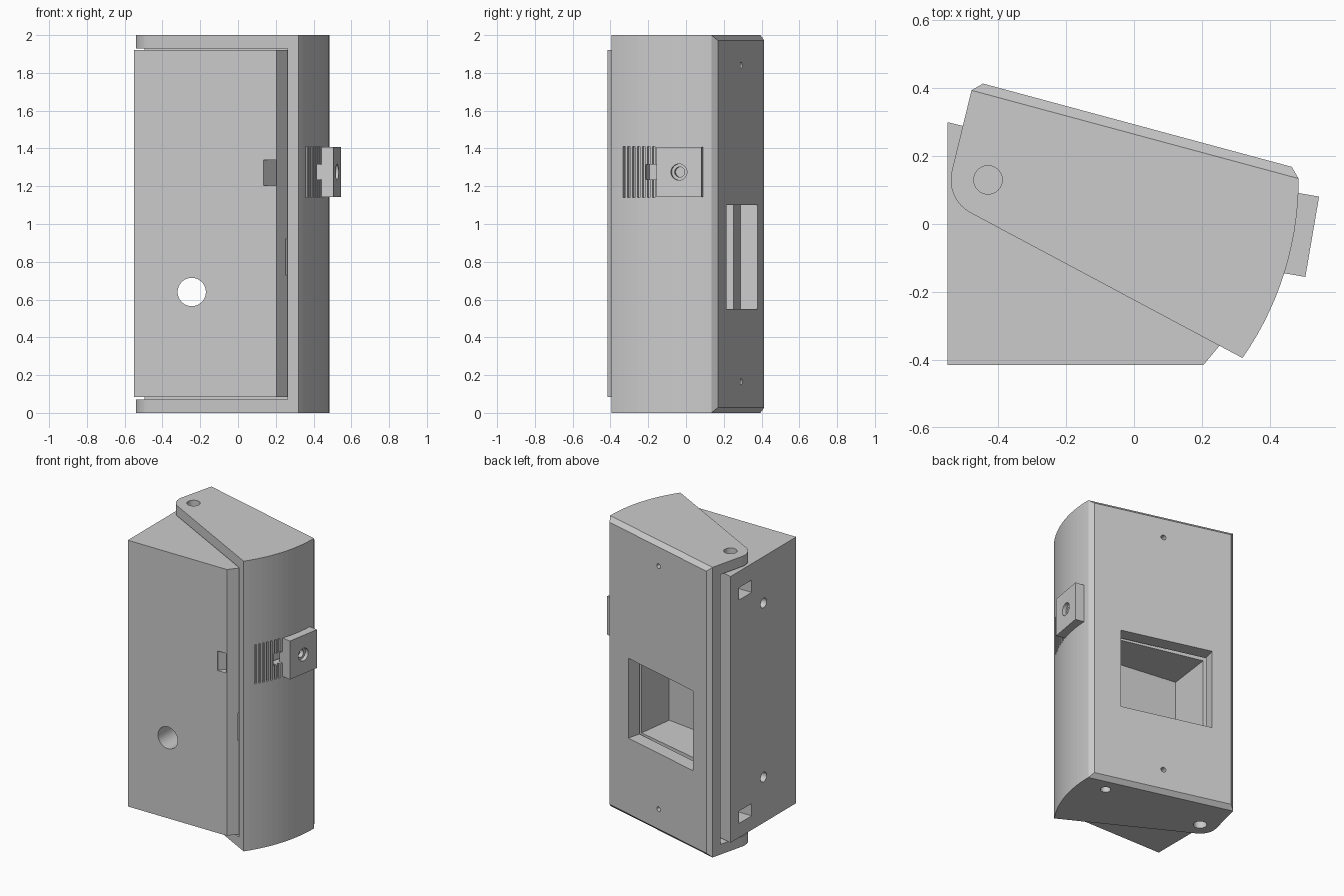
import bpy, bmesh
from math import sin, cos, radians, pi
from mathutils import Matrix, Vector

cube = bpy.data.objects.get("Cube")
if cube:
    bpy.data.objects.remove(cube, do_unlink=True)

grey = bpy.data.materials.new("light_grey")
grey.use_nodes = True
grey.diffuse_color = (0.6, 0.6, 0.6, 1)
grey.node_tree.nodes["Principled BSDF"].inputs["Base Color"].default_value = (0.6, 0.6, 0.6, 1)

HINGE = Vector((-0.43, 0.13))
TILT = radians(-15)          # swing of the outer case
MID = 1.275                  # latch height


def finish(bm, name):
    bmesh.ops.recalc_face_normals(bm, faces=bm.faces)
    mesh = bpy.data.meshes.new(name)
    bm.to_mesh(mesh)
    bm.free()
    mesh.materials.append(grey)
    ob = bpy.data.objects.new(name, mesh)
    bpy.context.collection.objects.link(ob)
    return ob


def prism(name, points, z0, z1, bevel_test=None, width=0):
    """Extrude an outline upwards, optionally chamfering chosen edges."""
    bm = bmesh.new()
    face = bm.faces.new([bm.verts.new((p[0], p[1], z0)) for p in points])
    new = bmesh.ops.extrude_face_region(bm, geom=[face])["geom"]
    bmesh.ops.translate(bm, vec=(0, 0, z1 - z0),
                        verts=[v for v in new if isinstance(v, bmesh.types.BMVert)])
    if bevel_test:
        edges = [e for e in bm.edges if all(bevel_test(v.co) for v in e.verts)]
        bmesh.ops.bevel(bm, geom=edges, offset=width, segments=1, affect='EDGES')
    return finish(bm, name)


def block(name, center, size, angle=0):
    bm = bmesh.new()
    m = (Matrix.Translation(center) @ Matrix.Rotation(angle, 4, 'Z')
         @ Matrix.Diagonal((*size, 1)))
    bmesh.ops.create_cube(bm, size=1, matrix=m)
    return finish(bm, name)


def rod(name, center, axis, radius, length):
    bm = bmesh.new()
    turn = Vector((0, 0, 1)).rotation_difference(Vector(axis)).to_matrix().to_4x4()
    bmesh.ops.create_cone(bm, cap_ends=True, segments=32, radius1=radius, radius2=radius,
                          depth=length, matrix=Matrix.Translation(center) @ turn)
    return finish(bm, name)


def cut(target, *cutters):
    for c in cutters:
        mod = target.modifiers.new("cut", 'BOOLEAN')
        mod.operation, mod.solver, mod.object = 'DIFFERENCE', 'EXACT', c
        bpy.context.view_layer.objects.active = target
        bpy.ops.object.modifier_apply(modifier=mod.name)
        bpy.data.objects.remove(c, do_unlink=True)


def arc(radius, a0, a1, n):
    """Points on a circle about the hinge, angles in degrees."""
    angles = [radians(a0 + (a1 - a0) * i / n) for i in range(n + 1)]
    return [HINGE + radius * Vector((cos(a), sin(a))) for a in angles]


# Outer case: hinge tongue, curved side, chamfered back
back_l, back_r = Vector((-0.472, 0.421)), Vector((0.492, 0.161))
along = (back_r - back_l).normalized()
inward = Vector((along.y, -along.x))
outline = [back_l, back_r] + arc(0.915, 0.3, -35, 14) + arc(0.11, 242, 165, 8)


def on_back(co):
    return abs((co.xy - back_l).dot(inward)) < 0.005


case = prism("outer_case", outline, 0, 2, on_back, 0.028)

# Cavity between the end plates, open at the hinge side and front
wall = back_l + inward * 0.097
cavity = [wall - along * 0.4] + arc(0.85, -3, -60, 20) + [Vector((-0.9, -0.8))]
cut(case, prism("cavity", cavity, 0.07, 1.93))

# Window, screw holes and pin holes
win = Vector((-0.015, 0.298))
gap = win + inward * 0.1
cut(case, block("window", (win.x, win.y, 0.825), (0.63, 0.4, 0.55), TILT))
for z in (0.165, 1.84):
    cut(case, rod("screw", (0.005, 0.293, z), (*inward, 0), 0.017, 0.4))
for z in (0, 2):
    cut(case, rod("pin", (*HINGE, z), (0, 0, 1), 0.042, 0.3))
cut(case, rod("bottom_hole", (0.305, 0.087, 0), (0, 0, 1), 0.032, 0.3))

# Latch track: grip grooves and a slot through the curved wall
for i in range(7):
    a = radians(-30 + 1.8 * i)
    p = HINGE + 0.915 * Vector((cos(a), sin(a)))
    cut(case, block("groove", (*p, MID), (0.036, 0.015, 0.27), a))
a = radians(-17)
p = HINGE + 0.89 * Vector((cos(a), sin(a)))
cut(case, block("slot", (*p, MID), (0.16, 0.16, 0.08), a))

# Inner box with a chamfered front corner and curved side
body = [(-0.55, -0.415), (0.205, -0.415)] + arc(0.84, -34.5, -4, 12) + [(-0.55, 0.30)]
box = prism("inner_box", body, 0.085, 1.92)
cut(box,
    block("pocket", (gap.x, gap.y, 0.825), (0.63, 0.62, 0.55), radians(-7.5)),
    rod("front_hole", (-0.245, -0.3, 0.64), (0, 1, 0), 0.075, 0.6),
    prism("notch", [(0.135, -0.42), (0.2, -0.42), (0.2, -0.33), (0.135, -0.411)], 1.205, 1.34),
    block("slit", (0.255, -0.354, 0.825), (0.012, 0.03, 0.19), radians(51)))
for z in (0.225, 1.765):
    cut(box, block("side_slot", (-0.55, 0.14, z), (0.2, 0.14, 0.085)))
for z in (0.40, 1.60):
    cut(box, rod("side_hole", (-0.55, -0.06, z), (1, 0, 0), 0.033, 0.2))

# Sliding latch block with a stepped screw hole
turn = radians(-9.7)
out = Vector((cos(turn), sin(turn)))
face = Vector((0.525, -0.0375))
c = face - out * 0.045
latch = block("latch", (*c, MID), (0.09, 0.24, 0.265), turn)
cut(latch, rod("bore", (*face, MID), (*out, 0), 0.043, 0.05),
    rod("inner_bore", (*face, MID), (*out, 0), 0.027, 0.13))
